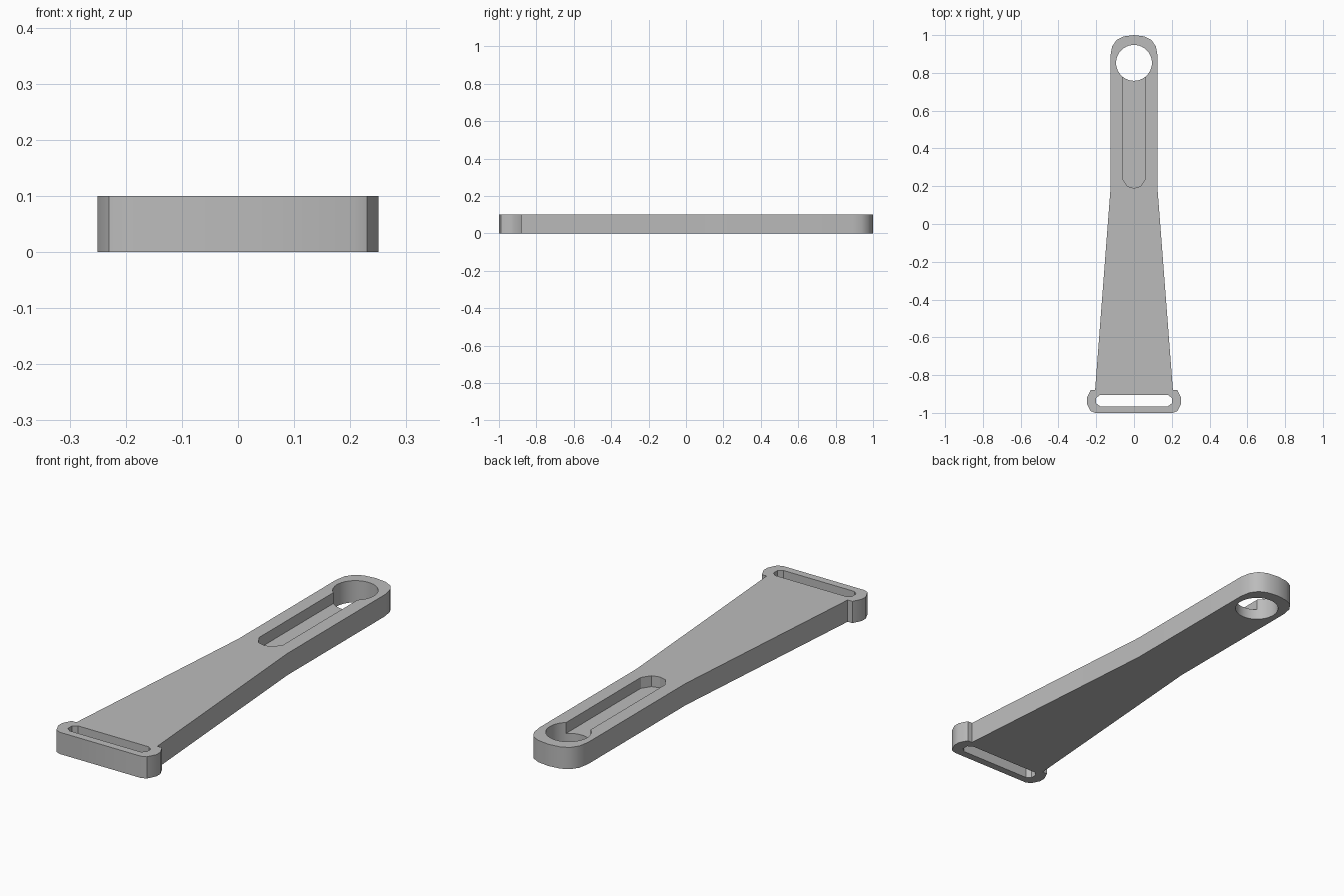
import bpy, bmesh, math

default = bpy.data.objects.get("Cube")
if default:
    bpy.data.objects.remove(default, do_unlink=True)

THICK = 0.10

grey = bpy.data.materials.new("plain grey")
grey.use_nodes = True
colour = (0.5, 0.5, 0.5, 1)
grey.diffuse_color = colour
grey.node_tree.nodes["Principled BSDF"].inputs["Base Color"].default_value = colour


def prism(name, outline, z0, z1):
    """Extrude a flat outline from z0 to z1."""
    bm = bmesh.new()
    base = bm.faces.new([bm.verts.new((x, y, z0)) for x, y in outline])
    top = bmesh.ops.extrude_face_region(bm, geom=[base])["geom"]
    bmesh.ops.translate(bm, vec=(0, 0, z1 - z0),
                        verts=[v for v in top if isinstance(v, bmesh.types.BMVert)])
    bmesh.ops.recalc_face_normals(bm, faces=bm.faces)
    mesh = bpy.data.meshes.new(name)
    bm.to_mesh(mesh)
    bm.free()
    mesh.materials.append(grey)
    obj = bpy.data.objects.new(name, mesh)
    bpy.context.collection.objects.link(obj)
    return obj


def mirrored(half):
    """Close a right-hand outline with its mirror image."""
    return half + [(-x, y) for x, y in reversed(half) if x > 0]


# Body: strap bar with rounded ears, tapered neck, straight rounded handle
body = prism("strap_body", mirrored([
    (0.206, -1.0), (0.23, -0.99), (0.25, -0.95), (0.25, -0.92), (0.23, -0.88),
    (0.206, -0.88), (0.125, 0.18), (0.125, 0.89), (0.116, 0.94), (0.092, 0.975),
    (0.055, 0.993), (0, 1.0)]), 0, THICK)

# Cutters: strap slot, round hole, shallow groove running into the hole
slot = prism("slot_cutter", mirrored([
    (0.18, -0.965), (0.2, -0.95), (0.2, -0.92), (0.18, -0.905)]), -0.1, 0.2)
hole = prism("hole_cutter", [
    (0.095 * math.cos(a), 0.853 + 0.095 * math.sin(a))
    for a in (math.tau * i / 40 for i in range(40))], -0.1, 0.2)
groove = prism("groove_cutter", mirrored([
    (0, 0.19), (0.035, 0.2), (0.062, 0.24), (0.062, 0.83)]), 0.05, 0.2)

for cutter in (slot, groove, hole):
    mod = body.modifiers.new(cutter.name, "BOOLEAN")
    mod.operation = "DIFFERENCE"
    mod.solver = "EXACT"
    mod.object = cutter
    bpy.context.view_layer.objects.active = body
    bpy.ops.object.modifier_apply(modifier=mod.name)
    bpy.data.objects.remove(cutter, do_unlink=True)

# Smooth the curved walls, keep the rims crisp
bpy.ops.object.select_all(action="DESELECT")
body.select_set(True)
bpy.context.view_layer.objects.active = body
bpy.ops.object.shade_smooth_by_angle(angle=math.radians(30))
